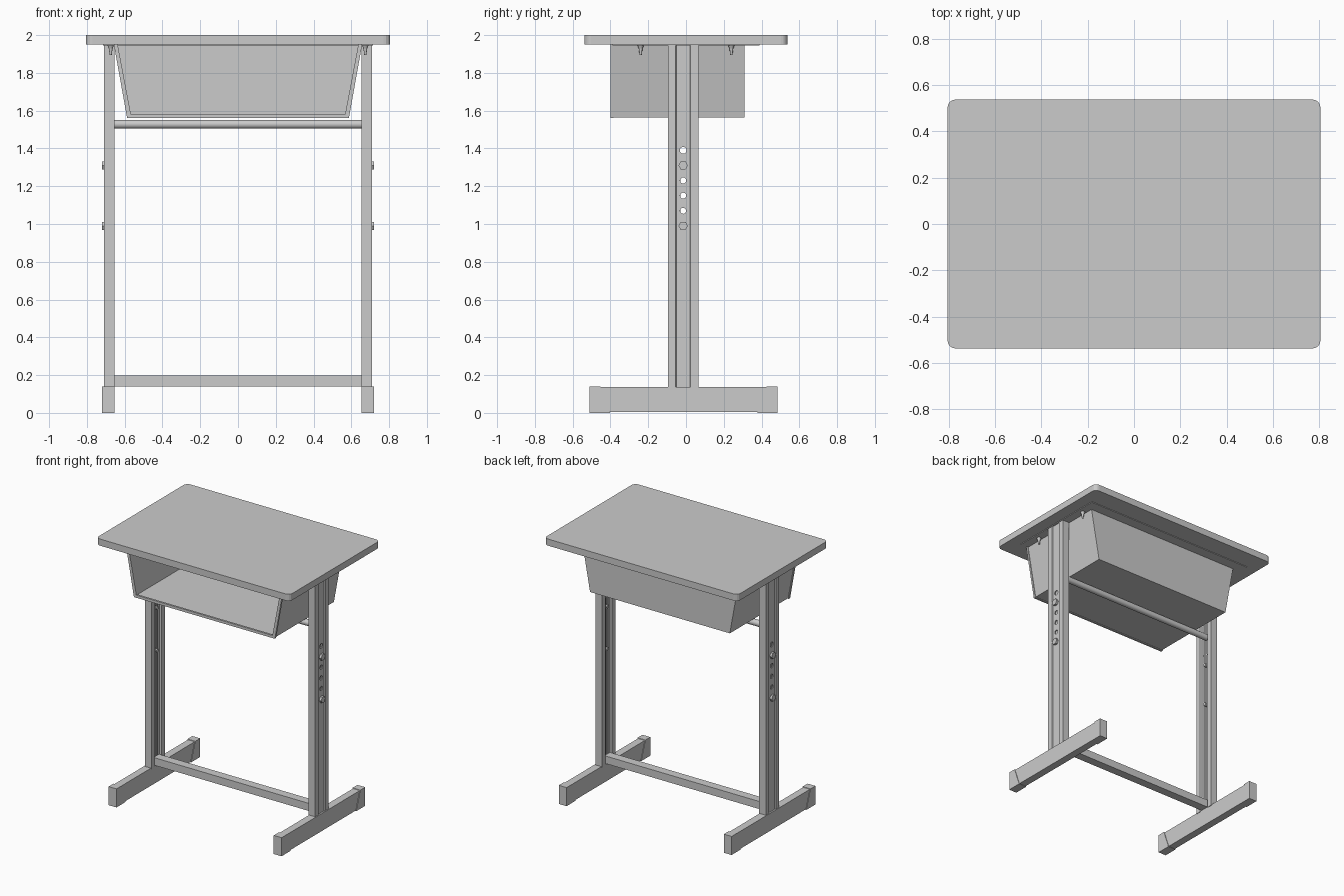
import bpy, bmesh, math
from mathutils import Matrix, Vector

if "Cube" in bpy.data.objects:
    bpy.data.objects.remove(bpy.data.objects["Cube"])

LEG_Y = -0.015


def finish(bm, name, smooth=False):
    bmesh.ops.recalc_face_normals(bm, faces=bm.faces[:])
    me = bpy.data.meshes.new(name)
    bm.to_mesh(me)
    bm.free()
    ob = bpy.data.objects.new(name, me)
    bpy.context.collection.objects.link(ob)
    if smooth:
        bpy.ops.object.select_all(action='DESELECT')
        ob.select_set(True)
        bpy.context.view_layer.objects.active = ob
        bpy.ops.object.shade_smooth_by_angle(angle=math.radians(35))
    return ob


def prism(name, pts, axis, a, b):
    """Extrude a closed 2D outline along an axis from a to b."""
    place = {'x': lambda p, t: (t, p[0], p[1]),
             'y': lambda p, t: (p[0], t, p[1]),
             'z': lambda p, t: (p[0], p[1], t)}[axis]
    bm = bmesh.new()
    face = bm.faces.new([bm.verts.new(place(p, a)) for p in pts])
    ext = bmesh.ops.extrude_face_region(bm, geom=[face])
    verts = [v for v in ext['geom'] if isinstance(v, bmesh.types.BMVert)]
    move = Vector(place((0, 0), b)) - Vector(place((0, 0), a))
    bmesh.ops.translate(bm, verts=verts, vec=move)
    return finish(bm, name)


def box(name, x0, x1, y0, y1, z0, z1):
    return prism(name, [(x0, y0), (x1, y0), (x1, y1), (x0, y1)], 'z', z0, z1)


def rods(name, specs, axis, segs):
    """Cylinders or cones: each spec is (centre, r1, r2, length)."""
    rot = Matrix.Rotation(math.pi / 2, 4, 'Y') if axis == 'x' else Matrix()
    bm = bmesh.new()
    for c, r1, r2, length in specs:
        bmesh.ops.create_cone(bm, cap_ends=True, segments=segs, radius1=r1, radius2=r2,
                              depth=length, matrix=Matrix.Translation(c) @ rot)
    return finish(bm, name, segs > 8)


# Tabletop with rounded corners
R = 0.035
outline = []
for i, (sx, sy) in enumerate([(1, 1), (-1, 1), (-1, -1), (1, -1)]):
    for k in range(5):
        t = math.pi / 2 * (i + k / 4)
        outline.append((sx * (0.806 - R) + R * math.cos(t), sy * (0.538 - R) + R * math.sin(t)))
prism("tabletop", outline, 'z', 1.95, 2.0)

# Book tray: open-fronted trough, back panel, front rim and mounting flange
def trough(grow, t):
    w0, w1, z0 = 0.582 + grow, 0.652 + grow, 1.565 - grow
    return [(-w1, 1.95), (-w0, z0), (w0, z0), (w1, 1.95),
            (w1 - t, 1.95), (w0 - t, z0 + t), (-w0 + t, z0 + t), (-w1 + t, 1.95)]

prism("tray_shell", trough(0, 0.01), 'y', -0.39, 0.31)
prism("tray_back", trough(0, 0.01)[:4], 'y', 0.30, 0.31)
prism("tray_front_rim", trough(0.005, 0.02), 'y', -0.40, -0.385)
box("tray_flange", -0.715, 0.715, -0.39, 0.39, 1.945, 1.951)

# Leg section: channel with a shallow outer groove and a slotted inner face
half = [(0.668, 0.014), (0.668, 0.035), (0.655, 0.04), (0.655, 0.08), (0.71, 0.08), (0.71, 0.04),
        (0.704, 0.035)]
inner = [(0.697, 0.038), (0.703, 0.044), (0.703, 0.073), (0.662, 0.073), (0.662, 0.045),
         (0.675, 0.04), (0.675, 0.014)]

for side, s in (("right", 1), ("left", -1)):
    # Mirrored leg channel
    upper = half + [(x, -y) for x, y in reversed(half)]
    loop = upper + [(x, -y) for x, y in reversed(inner)] + inner
    leg = prism(f"{side}_leg", [(s * x, y + LEG_Y) for x, y in loop], 'z', 0.13, 1.947)

    # Height adjustment holes
    specs = [((s * 0.705, LEG_Y, z), 0.016, 0.016, 0.03) for z in (1.07, 1.15, 1.23)]
    specs.append(((s * 0.69, LEG_Y, 1.39), 0.018, 0.018, 0.1))
    cutter = rods("hole_cutter", specs, 'x', 16)
    cutter.hide_render = True
    mod = leg.modifiers.new("holes", 'BOOLEAN')
    mod.operation, mod.solver, mod.object = 'DIFFERENCE', 'EXACT', cutter
    bpy.context.view_layer.objects.active = leg
    bpy.ops.object.modifier_apply(modifier=mod.name)
    bpy.data.objects.remove(cutter)

    # Height bolts: hex heads outside, shanks and nuts inside
    heads = [((s * 0.712, LEG_Y, z), 0.025, 0.025, 0.018) for z in (0.99, 1.31)]
    rods(f"{side}_bolt_heads", heads, 'x', 6)
    shanks = [((s * 0.685, LEG_Y, z), 0.013, 0.013, 0.05) for z in (0.99, 1.31)]
    rods(f"{side}_bolt_shanks", shanks, 'x', 12)

    # Foot tube with slanted end caps
    a, b = sorted((s * 0.659, s * 0.716))
    box(f"{side}_foot", a, b, -0.49, 0.465, 0.004, 0.136)
    a, b = sorted((s * 0.655, s * 0.72))
    for end, e in (("back", 1), ("front", -1)):
        cap = [(0.498, 0), (0.498, 0.14), (0.44, 0.14), (0.39, 0)]
        prism(f"{side}_{end}_foot_cap", [(e * y - 0.0125, z) for y, z in cap], 'x', a, b)

    # Tray screws under the tabletop
    screws = []
    for y in (-0.24, 0.24):
        screws.append(((s * 0.674, y, 1.937), 0.010, 0.017, 0.018))
        screws.append(((s * 0.674, y, 1.913), 0.006, 0.010, 0.034))
    rods(f"{side}_tray_screws", screws, 'z', 12)

# Crossbars
rods("upper_crossbar", [((0, 0.0, 1.528), 0.023, 0.023, 1.36)], 'x', 24)
box("lower_crossbar", -0.67, 0.67, -0.05, 0.015, 0.14, 0.197)
